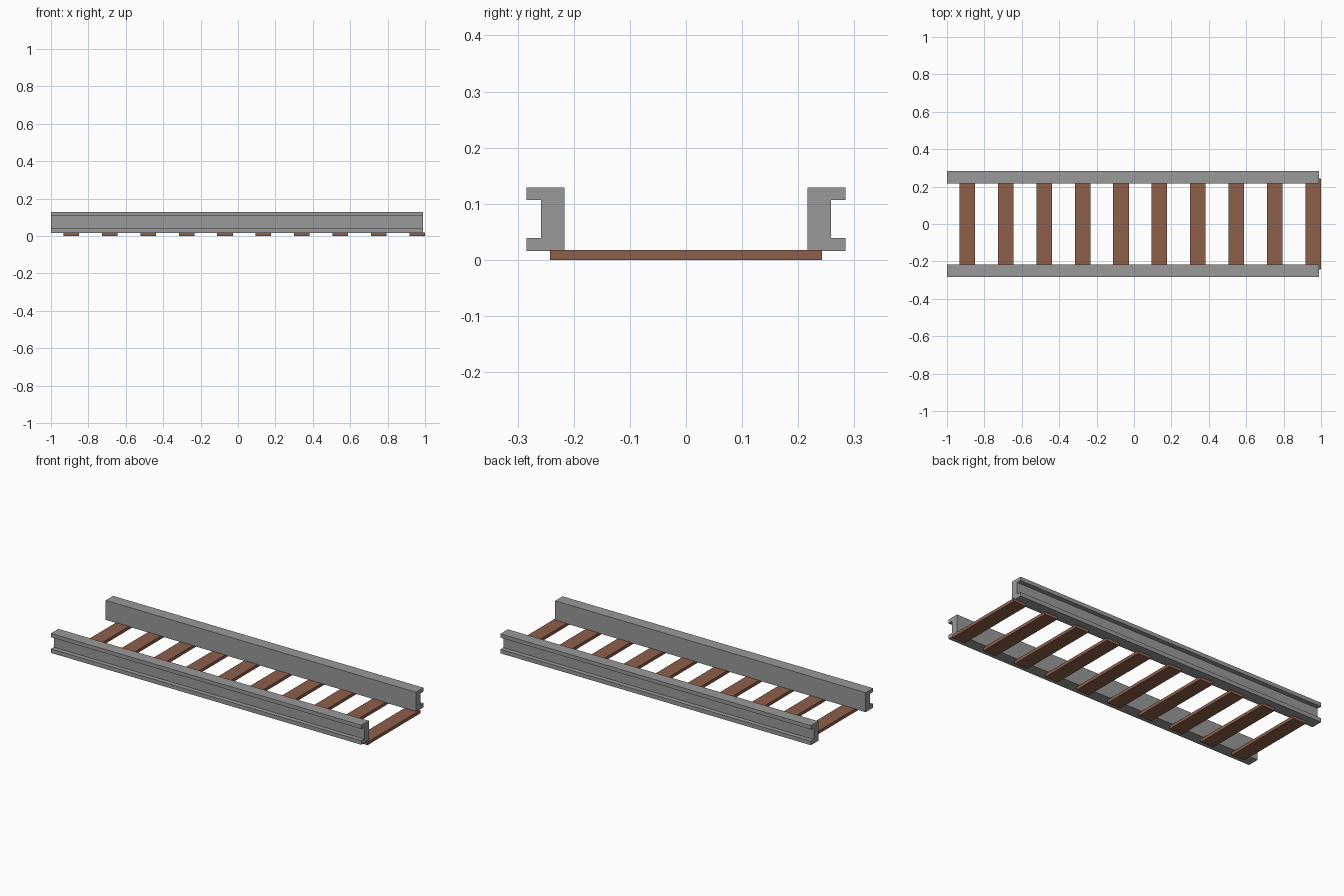
import bpy
import bmesh

if "Cube" in bpy.data.objects:
    bpy.data.objects.remove(bpy.data.objects["Cube"])


def material(name, rgb):
    m = bpy.data.materials.new(name)
    m.diffuse_color = (*rgb, 1.0)
    m.use_nodes = True
    m.node_tree.nodes["Principled BSDF"].inputs["Base Color"].default_value = m.diffuse_color
    return m


def extrude_profile(name, profile, x0, x1, mat):
    """Extrude a closed (y, z) outline along x."""
    bm = bmesh.new()
    face = bm.faces.new([bm.verts.new((x0, y, z)) for y, z in profile])
    out = bmesh.ops.extrude_face_region(bm, geom=[face])
    moved = [v for v in out["geom"] if isinstance(v, bmesh.types.BMVert)]
    bmesh.ops.translate(bm, verts=moved, vec=(x1 - x0, 0, 0))
    bmesh.ops.recalc_face_normals(bm, faces=bm.faces[:])
    mesh = bpy.data.meshes.new(name)
    bm.to_mesh(mesh)
    bm.free()
    mesh.materials.append(mat)
    obj = bpy.data.objects.new(name, mesh)
    bpy.context.collection.objects.link(obj)
    return obj


steel = material("steel grey", (0.32, 0.32, 0.32))
wood = material("wood brown", (0.27, 0.115, 0.07))

# Rails: C-shaped section, flat inside and flanged outwards
INNER, WEB, OUTER = 0.2165, 0.258, 0.2845
section = [(INNER, 0.016), (OUTER, 0.016), (OUTER, 0.039), (WEB, 0.039),
           (WEB, 0.107), (OUTER, 0.107), (OUTER, 0.129), (INNER, 0.129)]
for name, side in (("back_rail", 1), ("front_rail", -1)):
    extrude_profile(name, [(side * y, z) for y, z in section], -1.0, 0.99, steel)

# Ties: ten evenly spaced flat planks beneath the rails
COUNT, WIDTH, FIRST, LAST = 10, 0.083, -0.892, 0.9585
plank = [(-0.2425, 0.0), (0.2425, 0.0), (0.2425, 0.018), (-0.2425, 0.018)]
for i in range(COUNT):
    x = FIRST + (LAST - FIRST) * i / (COUNT - 1)
    extrude_profile(f"tie_{i + 1}", plank, x - WIDTH / 2, x + WIDTH / 2, wood)
